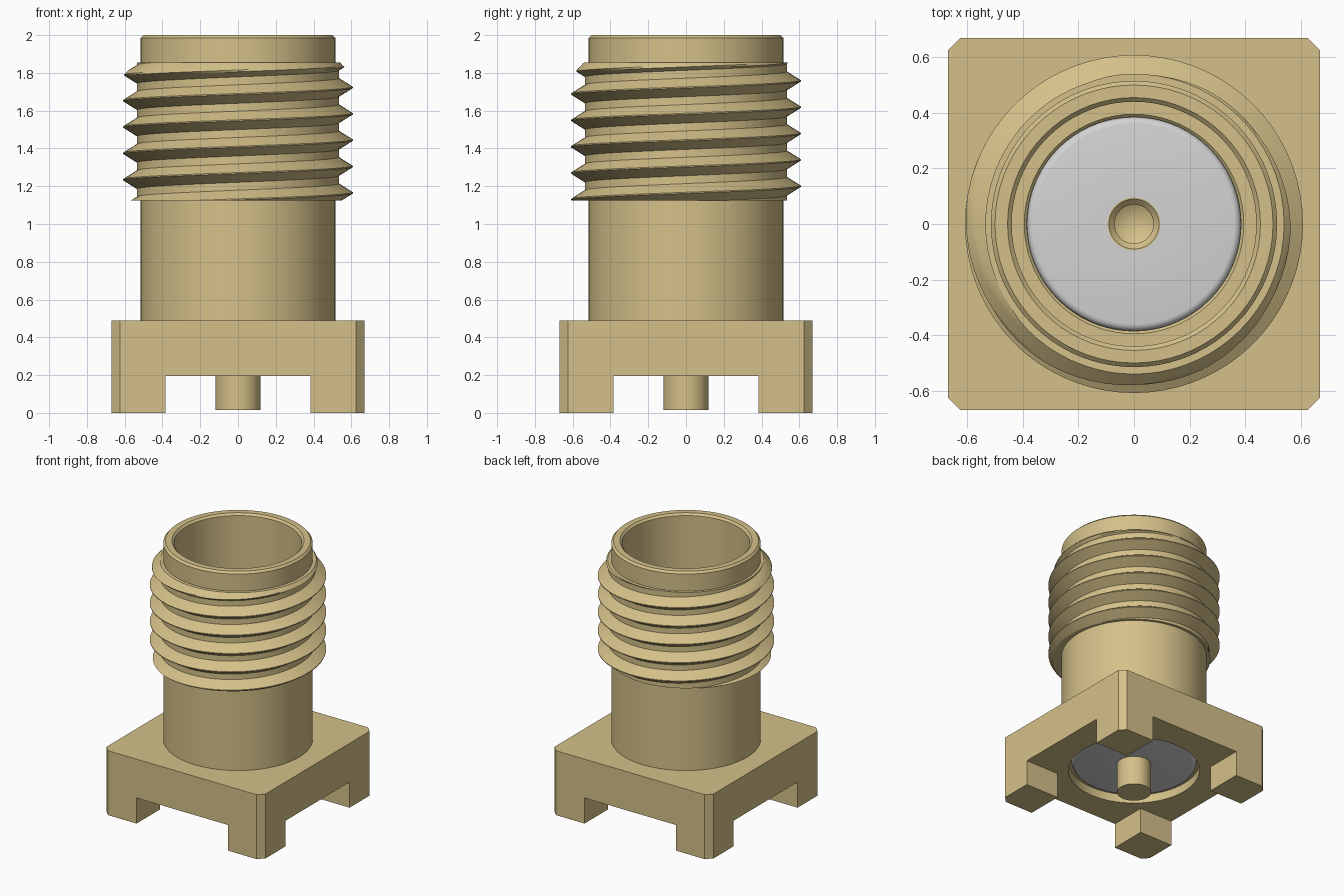
import bpy
import bmesh
from math import cos, sin, pi, radians, hypot

SEGMENTS = 72


def material(name, color, metallic=0.0):
    mat = bpy.data.materials.new(name)
    mat.use_nodes = True
    mat.diffuse_color = color
    mat.node_tree.nodes["Principled BSDF"].inputs["Base Color"].default_value = color
    return mat


def add_object(name, bm, mat=None, smooth=True):
    bmesh.ops.recalc_face_normals(bm, faces=bm.faces)
    mesh = bpy.data.meshes.new(name)
    bm.to_mesh(mesh)
    bm.free()
    obj = bpy.data.objects.new(name, mesh)
    bpy.context.collection.objects.link(obj)
    if mat:
        mesh.materials.append(mat)
    bpy.ops.object.select_all(action="DESELECT")
    obj.select_set(True)
    bpy.context.view_layer.objects.active = obj
    if smooth:
        bpy.ops.object.shade_smooth_by_angle(angle=radians(30))
    return obj


def lathe(name, profile, mat):
    """Revolve a closed (radius, height) outline about the z axis."""
    bm = bmesh.new()
    verts = [bm.verts.new((r, 0, z)) for r, z in profile]
    edges = [bm.edges.new((a, b)) for a, b in zip(verts, verts[1:] + verts[:1])]
    bmesh.ops.spin(bm, geom=verts + edges, cent=(0, 0, 0), axis=(0, 0, 1),
                   angle=2 * pi, steps=SEGMENTS)
    bmesh.ops.remove_doubles(bm, verts=bm.verts, dist=1e-4)
    # drop edges left on the axis without faces
    loose = [e for e in bm.edges if not e.link_faces]
    bmesh.ops.delete(bm, geom=loose, context="EDGES")
    return add_object(name, bm, mat)


def box_mesh(sx, sy, z0, z1):
    bm = bmesh.new()
    bmesh.ops.create_cube(bm, size=1)
    for v in bm.verts:
        v.co = (v.co.x * sx, v.co.y * sy, z0 if v.co.z < 0 else z1)
    return bm


def cut(target, cutter):
    mod = target.modifiers.new(cutter.name, "BOOLEAN")
    mod.operation = "DIFFERENCE"
    mod.solver = "EXACT"
    mod.object = cutter
    bpy.ops.object.select_all(action="DESELECT")
    target.select_set(True)
    bpy.context.view_layer.objects.active = target
    bpy.ops.object.modifier_apply(modifier=mod.name)
    bpy.data.objects.remove(cutter, do_unlink=True)


default = bpy.data.objects.get("Cube")
if default:
    bpy.data.objects.remove(default, do_unlink=True)

gold = material("gold_plating", (0.66, 0.53, 0.25, 1))
white = material("white_insulator", (0.66, 0.66, 0.66, 1))

# Square base with chamfered corners, four legs and a round opening below
bm = box_mesh(1.34, 1.34, 0, 0.49)
upright = [e for e in bm.edges if abs(e.verts[0].co.z - e.verts[1].co.z) > 0.1]
bmesh.ops.bevel(bm, geom=upright, offset=0.045, segments=1, affect="EDGES")
base = add_object("base_with_legs", bm, gold, smooth=False)
cut(base, add_object("slot_x", box_mesh(2, 0.77, -0.1, 0.195), smooth=False))
cut(base, add_object("slot_y", box_mesh(0.77, 2, -0.1, 0.195), smooth=False))
cut(base, lathe("opening", [(0, 0.1), (0.465, 0.1), (0.465, 0.4), (0, 0.4)], None))
bpy.ops.object.shade_smooth_by_angle(angle=radians(30))

# Hollow barrel with chamfered rim and an inner ledge
lathe("barrel", [(0.515, 0.26), (0.515, 1.985), (0.5, 2), (0.455, 2), (0.44, 1.985),
                 (0.44, 1.5), (0.395, 1.5), (0.385, 1.49), (0.385, 0.7),
                 (0.44, 0.7), (0.44, 0.26)], gold)

# Insulator core with rounded ends
ROUND = 0.025


def rounded(r, z, start):
    return [(r - ROUND + ROUND * cos(start + i * pi / 8),
             z + ROUND * sin(start + i * pi / 8)) for i in range(5)]


lathe("insulator", [(0.09, 0.24)] + rounded(0.44, 0.24 + ROUND, -pi / 2)
      + [(0.44, 0.7), (0.385, 0.7)] + rounded(0.385, 1.5 - ROUND, 0) + [(0.09, 1.5)], white)

# Centre contact: solid pin below, drilled socket above
lathe("centre_contact", [(0, 0.015), (0.12, 0.015), (0.12, 0.3), (0.095, 0.3), (0.095, 1.505),
                         (0.09, 1.505), (0.07, 1.485), (0.07, 1.15), (0, 1.11)], gold)

# Helical thread, trimmed flat at both ends and tapered at the top
PITCH, ROOT, CREST = 0.1395, 0.535, 0.608
LOW, HIGH = 1.125, 1.855
HALF = 0.049
profile = [(-PITCH / 2, ROOT)]
STEPS = 5
for i in range(STEPS + 1):
    profile.append((-HALF + (HALF - 0.003) * i / STEPS, ROOT + (CREST - ROOT) * i / STEPS))
profile += [(-dz, r) for dz, r in reversed(profile[1:])]

bm = bmesh.new()
columns = []
for s in range(SEGMENTS + 1):
    a = 2 * pi * s / SEGMENTS
    column = []
    for turn in range(-2, 7):
        mid = 1.165 + PITCH * (turn + s / SEGMENTS)
        column += [bm.verts.new((r * cos(a), r * sin(a), mid + dz)) for dz, r in profile]
    columns.append(column)
for left, right in zip(columns, columns[1:]):
    for i in range(len(left) - 1):
        bm.faces.new((left[i], right[i], right[i + 1], left[i + 1]))
bmesh.ops.remove_doubles(bm, verts=bm.verts, dist=1e-4)
for height, normal in ((LOW, -1), (HIGH, 1)):
    bmesh.ops.bisect_plane(bm, geom=bm.verts[:] + bm.edges[:] + bm.faces[:], dist=1e-5,
                           plane_co=(0, 0, height), plane_no=(0, 0, normal), clear_outer=True)
for v in bm.verts:
    r = hypot(v.co.x, v.co.y)
    limit = 0.54 + (HIGH - v.co.z)
    if r > limit:
        v.co.x *= limit / r
        v.co.y *= limit / r
# close both ends inward into the barrel wall
rims = [e for e in bm.edges if e.is_boundary
        and all(min(abs(v.co.z - LOW), abs(v.co.z - HIGH)) < 1e-3 for v in e.verts)]
inner = bmesh.ops.extrude_edge_only(bm, edges=rims)["geom"]
for v in (g for g in inner if isinstance(g, bmesh.types.BMVert)):
    r = hypot(v.co.x, v.co.y)
    v.co.x *= 0.49 / r
    v.co.y *= 0.49 / r
add_object("thread", bm, gold)
